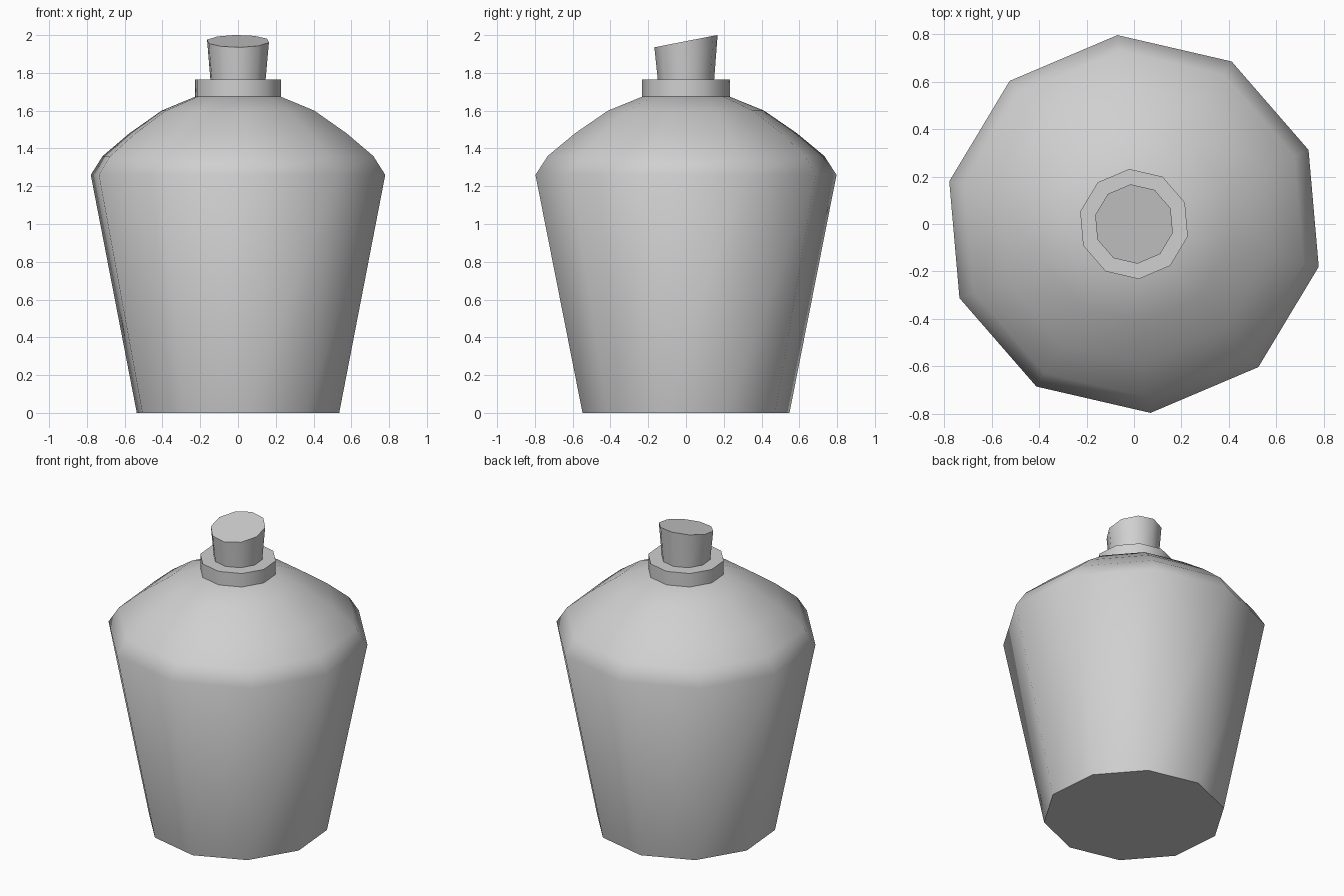
import bpy
import bmesh
from math import cos, sin, radians

SIDES = 10
TURN = radians(95)

cube = bpy.data.objects.get("Cube")
if cube:
    bpy.data.objects.remove(cube, do_unlink=True)

grey = bpy.data.materials.new("light grey")
grey.use_nodes = True
colour = (0.63, 0.63, 0.63, 1)
grey.diffuse_color = colour
grey.node_tree.nodes["Principled BSDF"].inputs["Base Color"].default_value = colour


def turned_part(name, profile, top_slope=0.0):
    """Revolve (radius, height) pairs into a closed ten-sided part; the top may slope along y."""
    bm = bmesh.new()
    rings = []
    for radius, z in profile:
        angles = [TURN + radians(360) * i / SIDES for i in range(SIDES)]
        rings.append([bm.verts.new((radius * cos(a), radius * sin(a), z)) for a in angles])
    for low, high in zip(rings, rings[1:]):
        for i in range(SIDES):
            j = (i + 1) % SIDES
            bm.faces.new((low[i], low[j], high[j], high[i]))
    bm.faces.new(rings[0][::-1])
    bm.faces.new(rings[-1])
    for v in rings[-1]:
        v.co.z += top_slope * v.co.y
    mesh = bpy.data.meshes.new(name)
    bm.to_mesh(mesh)
    bm.free()
    mesh.materials.append(grey)
    obj = bpy.data.objects.new(name, mesh)
    bpy.context.collection.objects.link(obj)
    # Smooth sides, crisp rims
    bpy.ops.object.select_all(action='DESELECT')
    obj.select_set(True)
    bpy.context.view_layer.objects.active = obj
    bpy.ops.object.shade_smooth_by_angle(angle=radians(50))
    return obj


# Tapered body with a rounded shoulder
turned_part("bottle_body", [(0.55, 0), (0.8, 1.26), (0.735, 1.36),
                            (0.59, 1.48), (0.415, 1.6), (0.23, 1.675)])
# Collar around the mouth
turned_part("neck_collar", [(0.233, 1.675), (0.233, 1.765)])
# Stopper with a slanted top
turned_part("stopper", [(0.15, 1.765), (0.168, 1.968)], top_slope=0.195)
